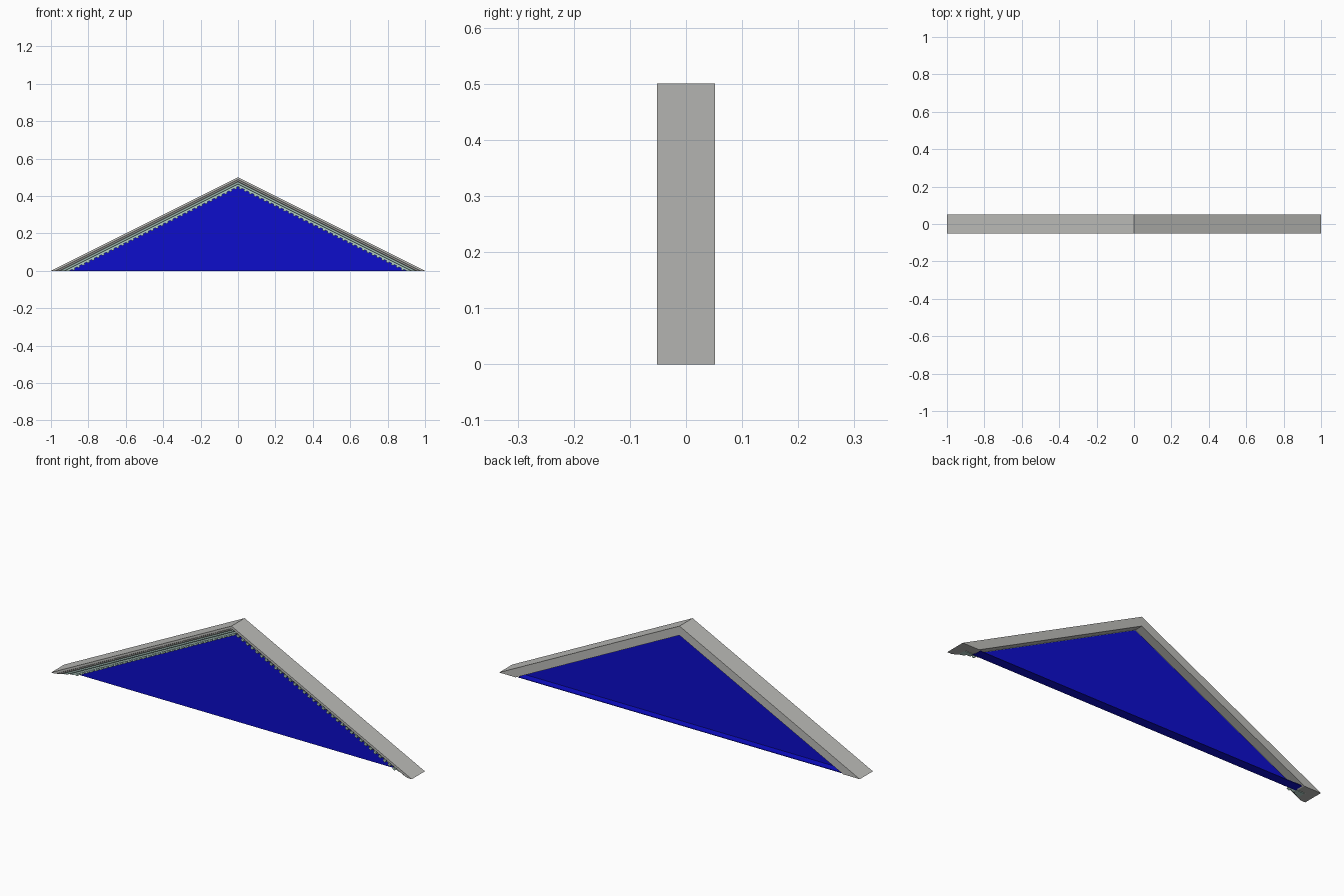
import bpy
import bmesh
import math
from mathutils import Matrix, Vector

cube = bpy.data.objects.get("Cube")
if cube:
    bpy.data.objects.remove(cube, do_unlink=True)

RISE = 0.5      # height of the gable; it spans 2 units
BACK = 0.052    # half the depth


def material(name, rgb):
    m = bpy.data.materials.new(name)
    m.use_nodes = True
    m.diffuse_color = (*rgb, 1)
    m.node_tree.nodes["Principled BSDF"].inputs["Base Color"].default_value = (*rgb, 1)
    return m


stone = material("warm grey stone", (0.50, 0.50, 0.48))
teal = material("pale teal", (0.45, 0.64, 0.58))
blue = material("deep blue", (0.004, 0.004, 0.60))


def finish(name, bm, mat):
    bmesh.ops.recalc_face_normals(bm, faces=bm.faces[:])
    mesh = bpy.data.meshes.new(name)
    bm.to_mesh(mesh)
    bm.free()
    mesh.materials.append(mat)
    obj = bpy.data.objects.new(name, mesh)
    bpy.context.collection.objects.link(obj)
    return obj


def rake(name, profile, mat):
    """Sweep a (drop below the roof line, y) profile up and over the gable."""
    bm = bmesh.new()
    rings = []
    for side in (-1, 0, 1):
        rings.append([bm.verts.new((side * (1 - d / RISE), y,
                                    0 if side else RISE - d))
                      for d, y in profile])
    n = len(profile)
    for a, b in zip(rings, rings[1:]):
        for i in range(n):
            j = (i + 1) % n
            bm.faces.new((a[i], a[j], b[j], b[i]))
    bm.faces.new(rings[0])
    bm.faces.new(rings[-1])
    return finish(name, bm, mat)


def cove(d0, y0, d1, y1, steps=4):
    """Quarter curve between two profile points."""
    return [(d0 + (d1 - d0) * math.sin(t), y1 + (y0 - y1) * math.cos(t))
            for t in (math.pi / 2 * i / steps for i in range(steps + 1))]


# Raking cornice: fascia, sloping soffit and flat back
rake("raking_cornice",
     [(0, BACK), (0, -BACK), (0.012, -BACK)] + cove(0.014, -0.048, 0.025, -0.034)
     + [(0.025, 0.008), (0.046, 0.008), (0.046, BACK)], stone)

# Teal bed mouldings stepping in beneath the cornice
rake("upper_moulding",
     [(0.025, 0.004), (0.025, -0.034), (0.030, -0.034)]
     + cove(0.030, -0.031, 0.038, -0.022) + [(0.038, 0.004)], teal)
rake("dentil_band", [(0.038, 0.004), (0.038, -0.018), (0.049, -0.018), (0.049, 0.004)], teal)

# Row of dentils along both slopes
bm = bmesh.new()
slope = math.atan(RISE)
count = 34
for side in (-1, 1):
    for i in range(count):
        x = 0.013 + i * 0.866 / (count - 1)
        centre = Vector((side * x, -0.010, RISE * (1 - x) - 0.052))
        bmesh.ops.create_cube(bm, size=1, matrix=(
            Matrix.Translation(centre)
            @ Matrix.Rotation(side * slope, 4, 'Y')
            @ Matrix.Diagonal((0.014, 0.024, 0.010, 1))))
finish("dentils", bm, teal)


def prism(name, outline, y0, y1, mat):
    bm = bmesh.new()
    face = bm.faces.new([bm.verts.new((x, y0, z)) for x, z in outline])
    new = bmesh.ops.extrude_face_region(bm, geom=[face])["geom"]
    bmesh.ops.translate(bm, vec=(0, y1 - y0, 0),
                        verts=[v for v in new if isinstance(v, bmesh.types.BMVert)])
    return finish(name, bm, mat)


# Blue infill panel, set back from both faces
prism("gable_panel", [(-0.905, 0), (0.905, 0), (0, 0.4525)], 0.0, 0.008, blue)

# Thin blue sill behind the panel
prism("rear_sill", [(-0.90, 0), (0.90, 0), (0.894, 0.003), (-0.894, 0.003)], 0.008, 0.046, blue)
